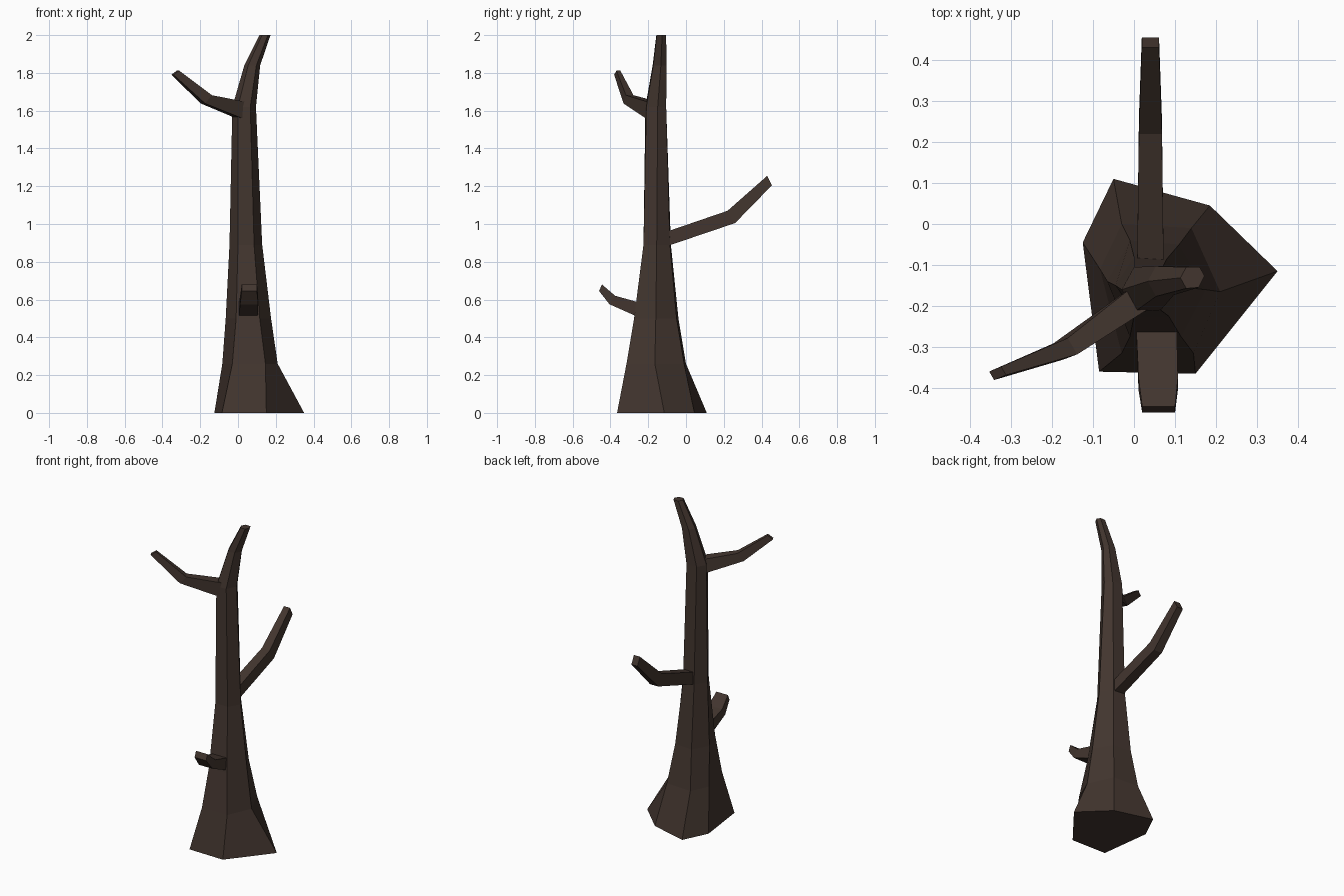
import bpy
import bmesh
from mathutils import Vector

default_cube = bpy.data.objects.get("Cube")
if default_cube:
    bpy.data.objects.remove(default_cube, do_unlink=True)

# Single dark bark colour
bark = bpy.data.materials.new("dark_bark")
bark.use_nodes = True
bark_colour = (.055, .036, .028, 1)
bark.diffuse_color = bark_colour
bark.node_tree.nodes["Principled BSDF"].inputs["Base Color"].default_value = bark_colour


def loft(name, rings):
    """Skin a list of equal-sized point rings into a closed flat-shaded solid."""
    bm = bmesh.new()
    loops = [[bm.verts.new(point) for point in ring] for ring in rings]
    for lower, upper in zip(loops, loops[1:]):
        count = len(lower)
        for i in range(count):
            j = (i + 1) % count
            bm.faces.new((lower[i], lower[j], upper[j], upper[i]))
    bm.faces.new(list(reversed(loops[0])))
    bm.faces.new(loops[-1])
    bmesh.ops.recalc_face_normals(bm, faces=bm.faces)
    mesh = bpy.data.meshes.new(name)
    bm.to_mesh(mesh)
    bm.free()
    mesh.materials.append(bark)
    obj = bpy.data.objects.new(name, mesh)
    bpy.context.collection.objects.link(obj)
    return obj


def branch(name, underside, topside, half_widths, side):
    """Four-sided bent branch between an underside path and a topside path."""
    side = Vector(side).normalized()
    rings = []
    for low, high, half in zip(underside, topside, half_widths):
        low, high, offset = Vector(low), Vector(high), side * half
        rings.append([low - offset, low + offset, high + offset, high - offset])
    return loft(name, rings)


# Trunk: six-sided sections, flared at the roots
sections = {
    0: [(-.085, -.36), (.15, -.365), (.35, -.115), (.185, .045), (-.05, .11), (-.125, -.045)],
    .26: [(-.03, -.315), (.145, -.315), (.21, -.165), (.14, -.01), (-.03, 0), (-.083, -.11)],
    .5: [(-.01, -.275), (.115, -.275), (.175, -.16), (.11, -.05), (-.01, -.04), (-.065, -.14)],
    .89: [(0, -.225), (.085, -.225), (.128, -.155), (.08, -.085), (0, -.08), (-.045, -.15)],
    1.62: [(0, -.215), (.065, -.21), (.095, -.15), (.07, -.105), (0, -.105), (-.03, -.16)],
}
trunk_rings = [[Vector((x, y, z)) for x, y in ring] for z, ring in sections.items()]

# Trunk tip: the last section shrinks and leans over
neck = trunk_rings[-1]
middle = sum(neck, Vector()) / len(neck)
for centre, scale in (((.076, -.138, 1.84), .67), ((.143, -.13, 2), .47)):
    trunk_rings.append([Vector(centre) + (point - middle) * scale for point in neck])
loft("trunk", trunk_rings)

# Long branch at the back
branch("back_branch",
       [(.04, -.15, .866), (.04, .26, 1.005), (.04, .455, 1.205)],
       [(.04, -.15, .943), (.04, .22, 1.07), (.04, .43, 1.255)],
       (.033, .028, .021), (1, 0, 0))

# Short stub at the front
branch("front_stub",
       [(.053, -.2, .484), (.059, -.405, .575), (.06, -.46, .645)],
       [(.053, -.2, .571), (.059, -.375, .62), (.06, -.445, .68)],
       (.05, .048, .04), (1, 0, 0))

# Upper branch reaching to the right
branch("upper_right_branch",
       [(.03, -.17, 1.55), (-.185, -.311, 1.638), (-.347, -.37, 1.79)],
       [(.03, -.17, 1.645), (-.15, -.298, 1.682), (-.318, -.358, 1.812)],
       (.034, .023, .012), (.5, -.85, 0))
